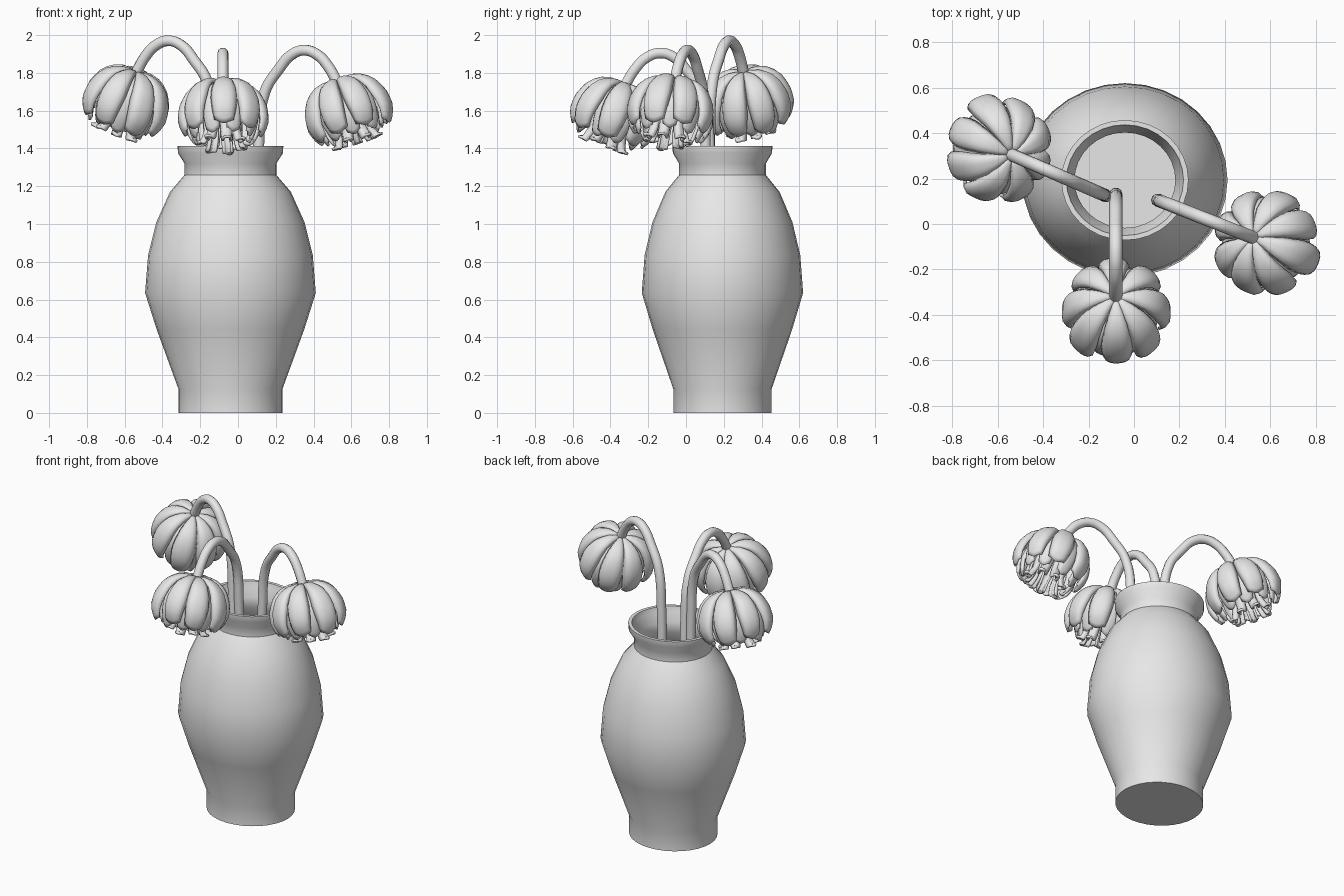
import bpy, bmesh, math, random
from mathutils import Vector, Matrix

random.seed(4)
if "Cube" in bpy.data.objects:
    bpy.data.objects.remove(bpy.data.objects["Cube"], do_unlink=True)

GREY = (0.8, 0.8, 0.8, 1)
mat = bpy.data.materials.new("plain_grey")
mat.use_nodes = True
mat.diffuse_color = GREY
mat.node_tree.nodes["Principled BSDF"].inputs["Base Color"].default_value = GREY


def add_object(name, data):
    ob = bpy.data.objects.new(name, data)
    bpy.context.collection.objects.link(ob)
    data.materials.append(mat)
    for other in bpy.context.selected_objects:
        other.select_set(False)
    ob.select_set(True)
    bpy.context.view_layer.objects.active = ob
    return ob


def finish(name, bm, angle):
    me = bpy.data.meshes.new(name)
    bm.to_mesh(me)
    bm.free()
    ob = add_object(name, me)
    bpy.ops.object.shade_smooth_by_angle(angle=math.radians(angle))
    return ob


# Vase: one closed profile, outside then inside, spun round its axis
def build_vase():
    profile = [(0, 0), (.275, 0), (.275, .125), (.39, .44), (.452, .635),
               (.436, .835), (.392, 1.01), (.32, 1.17), (.243, 1.26),
               (.243, 1.32), (.278, 1.375), (.28, 1.413), (.258, 1.413),
               (.25, 1.38), (.222, 1.32), (.222, 1.25), (.295, 1.15),
               (.365, 1.0), (.42, .635), (.36, .44), (.25, .125),
               (.25, .05), (0, .05)]
    bm = bmesh.new()
    verts = [bm.verts.new((r, 0, z)) for r, z in profile]
    edges = [bm.edges.new(pair) for pair in zip(verts, verts[1:])]
    bmesh.ops.spin(bm, geom=verts + edges, cent=(0, 0, 0), axis=(0, 0, 1),
                   angle=math.tau, steps=32, use_merge=True)
    bmesh.ops.remove_doubles(bm, verts=bm.verts, dist=1e-4)
    bmesh.ops.recalc_face_normals(bm, faces=bm.faces)
    bmesh.ops.transform(bm, verts=bm.verts, matrix=Matrix.Translation((-.04, .193, 0))
                        @ Matrix.Diagonal((1, .945, 1, 1)))
    finish("vase", bm, 36)


# Stem: upright inside the vase, then arching over and down
def build_stem(name, base, heading, apex):
    path = [(0, .06 - apex), (0, -.9), (.005, -.5), (.04, -.22), (.12, -.1),
            (.19, -.025), (.265, 0), (.34, -.025), (.4, -.085), (.455, -.175)]
    cu = bpy.data.curves.new(name, "CURVE")
    cu.dimensions = "3D"
    cu.bevel_depth = .029
    cu.bevel_resolution = 3
    cu.resolution_u = 5
    cu.use_fill_caps = True
    spline = cu.splines.new("BEZIER")
    spline.bezier_points.add(len(path) - 1)
    for point, (s, z) in zip(spline.bezier_points, path):
        point.co = (base[0] + s * math.cos(heading),
                    base[1] + s * math.sin(heading), apex + z)
        point.handle_left_type = point.handle_right_type = "AUTO"
    add_object(name, cu)
    bpy.ops.object.convert(target="MESH")
    bpy.ops.object.shade_smooth_by_angle(angle=math.radians(40))


def sample(profile, t):
    x = min(max(t, 0), 1) * (len(profile) - 1)
    i = min(int(x), len(profile) - 2)
    return Vector(profile[i]).lerp(Vector(profile[i + 1]), x - i)


# Petal: cupped strip following a (radius, depth) profile, with a rounded tip
def add_petal(bm, profile, angle, half_width, cup, rows=12, cols=8):
    grid = []
    for j in range(rows + 1):
        t = j / rows
        row = []
        for i in range(cols + 1):
            u = 2 * i / cols - 1
            r, depth = sample(profile, t * (1 - .13 * u * u))
            narrow = 1 - .3 * max(0, t - .6) / .4
            a = angle + u * half_width * narrow
            r *= 1 - cup * u ** 4
            row.append(bm.verts.new((r * math.cos(a), r * math.sin(a),
                                     -depth - .015 * u ** 4)))
        grid.append(row)
    for low, high in zip(grid, grid[1:]):
        for i in range(cols):
            bm.faces.new((low[i], high[i], high[i + 1], low[i + 1]))


# Flower head: three nested rings of petals, nodding outward
def build_flower(name, place, heading):
    outer = [(.012, 0), (.08, -.005), (.15, .018), (.2, .07), (.228, .135),
             (.237, .2), (.222, .255), (.196, .295)]
    middle = [(.01, .015), (.09, .025), (.155, .07), (.185, .14),
              (.187, .21), (.172, .27), (.15, .315)]
    inner = [(.01, .03), (.06, .06), (.09, .13), (.1, .2), (.095, .27),
             (.115, .33), (.14, .335)]
    rings = [(outer, 8, .35, .12, 0), (middle, 8, .3, .12, .5), (inner, 7, .33, .2, .2)]
    bm = bmesh.new()
    for profile, count, half_width, cup, shift in rings:
        for k in range(count):
            angle = math.tau * (k + shift) / count + random.uniform(-.05, .05)
            stretch = random.uniform(.97, 1.03)
            shaped = [(r * stretch, d * stretch) for r, d in profile]
            add_petal(bm, shaped, angle, half_width, cup)
    bmesh.ops.recalc_face_normals(bm, faces=bm.faces)
    tilt = Matrix.Rotation(math.radians(-20), 4, "Y")
    bmesh.ops.transform(bm, verts=bm.verts, matrix=Matrix.Translation(place)
                        @ Matrix.Rotation(heading, 4, "Z") @ tilt)
    ob = finish(name, bm, 50)
    solid = ob.modifiers.new("thickness", "SOLIDIFY")
    solid.thickness = .014
    solid.offset = 0


build_vase()
plants = [("right", (-.125, .125), 156.5, 1.97),
          ("front", (-.08, .13), 270, 1.905),
          ("left", (.105, .105), -21.5, 1.92)]
for side, base, degrees, apex in plants:
    heading = math.radians(degrees)
    build_stem(side + "_stem", base, heading, apex)
    tip = (base[0] + .45 * math.cos(heading), base[1] + .45 * math.sin(heading), apex - .165)
    build_flower(side + "_flower", tip, heading)
